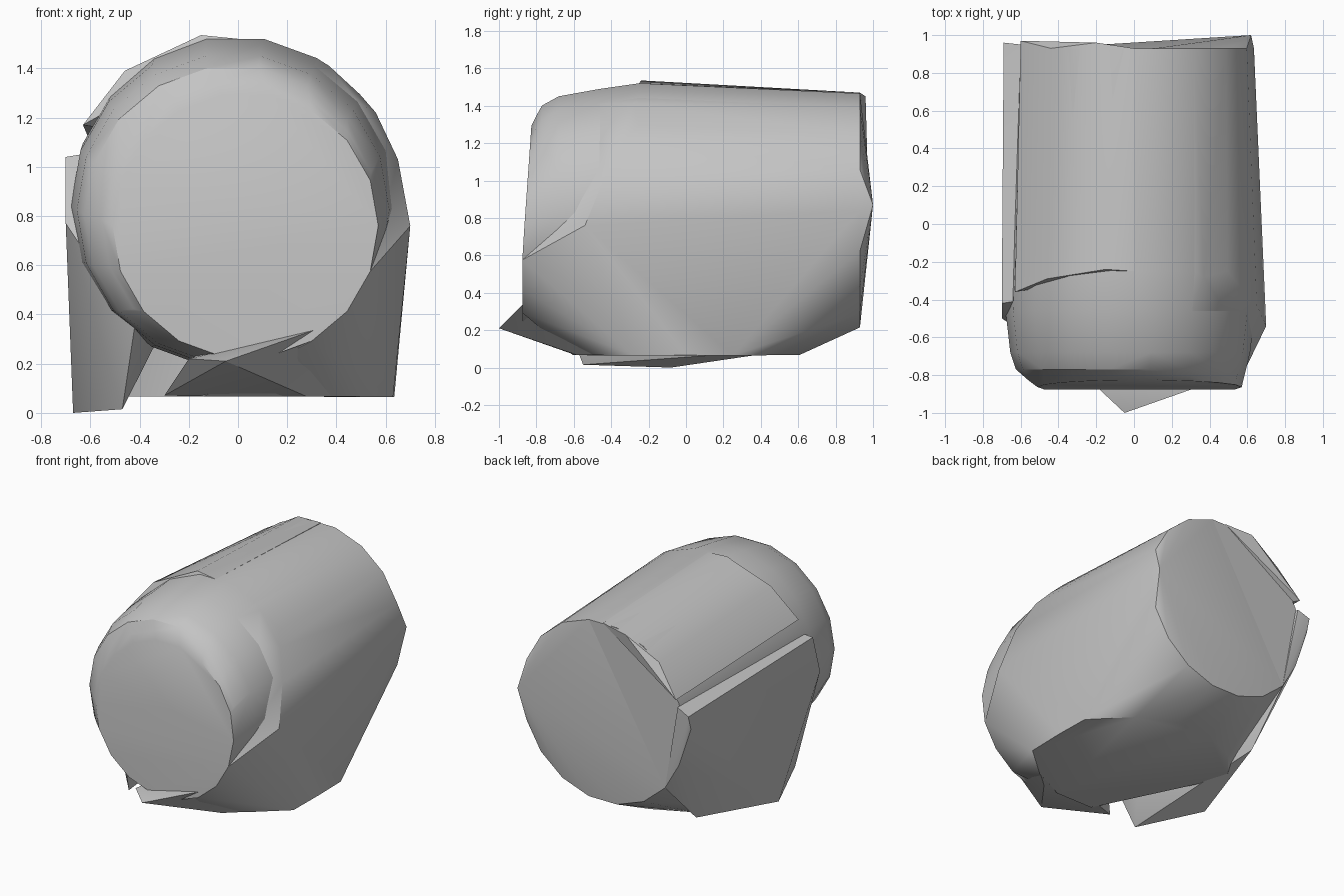
import bpy
import bmesh
from math import cos, sin, pi, radians

old = bpy.data.objects.get("Cube")
if old:
    bpy.data.objects.remove(old, do_unlink=True)

GREY = (0.55, 0.55, 0.55, 1)
grey = bpy.data.materials.new("plain grey")
grey.use_nodes = True
grey.diffuse_color = GREY
grey.node_tree.nodes["Principled BSDF"].inputs["Base Color"].default_value = GREY


def hull(name, points, angle=30):
    """Closed faceted solid wrapped around a set of points."""
    bm = bmesh.new()
    for p in points:
        bm.verts.new(p)
    bmesh.ops.convex_hull(bm, input=bm.verts[:])
    loose = [v for v in bm.verts if not v.link_faces]
    bmesh.ops.delete(bm, geom=loose, context='VERTS')
    bmesh.ops.dissolve_limit(bm, angle_limit=radians(1),
                             verts=bm.verts[:], edges=bm.edges[:])
    bmesh.ops.recalc_face_normals(bm, faces=bm.faces[:])
    mesh = bpy.data.meshes.new(name)
    bm.to_mesh(mesh)
    bm.free()
    mesh.materials.append(grey)
    obj = bpy.data.objects.new(name, mesh)
    bpy.context.collection.objects.link(obj)
    bpy.ops.object.select_all(action='DESELECT')
    obj.select_set(True)
    bpy.context.view_layer.objects.active = obj
    bpy.ops.object.shade_smooth_by_angle(angle=radians(angle))


def ring(y, cx, cz, r, lean=0.0, n=18):
    """Ring around y; lean tips its upper part backwards."""
    pts = []
    for i in range(n):
        a = 2 * pi * i / n
        z = cz + r * sin(a)
        pts.append((cx + r * cos(a), y + lean * max(0, z - 0.6), z))
    return pts


# Round barrel lying along y, with a domed shoulder and a leaning front face
back = ring(0.93, 0, 0.84, 0.635)
shoulder = ring(-0.25, -0.01, 0.87, 0.66) + ring(-0.46, -0.02, 0.84, 0.66)
front = ring(-0.875, 0.03, 0.76, 0.54, 0.07)
dome = ring(-0.68, -0.02, 0.825, 0.635) + ring(-0.77, -0.02, 0.805, 0.605) \
    + ring(-0.84, 0.01, 0.785, 0.565, 0.05)
hull("barrel", back + shoulder + dome + front)

# Body shell blending the left half of the barrel into a flat oval underside
oval = [(0.635 * cos(pi * i / 7), 0.62 * sin(pi * i / 7), 0.066) for i in range(14)]
foot = [p for p in oval if p[0] > -0.35 or p[1] > 0.2]
foot += [(0.63, -0.28, 0.065), (0.63, 0.25, 0.065)]
foot += [p for p in back if p[0] > -0.05 or (p[2] < 0.5 and p[0] > -0.5)]
foot += [p for p in shoulder if p[0] > 0.1]
foot += [p for p in front if p[2] < 0.65 and p[0] > 0.2]
foot += [(0.62, 1.0, 0.87), (0.7, -0.54, 0.76), (0.65, -0.43, 1.03),
         (0.56, -0.33, 1.22), (0.37, -0.28, 1.41)]
hull("foot", foot)

# Pointed lip under the front
hull("front_lip", [(-0.05, -1.0, 0.21), (-0.2, -0.86, 0.22), (0.32, -0.87, 0.34),
                   (0.6, -0.3, 0.066), (0.28, -0.58, 0.066), (-0.3, -0.6, 0.07),
                   (0, -0.3, 0.3)], 25)

# Side wall hanging from the right half of the barrel, with a ledge on top
wall = [p for p in back if p[0] < -0.4 and p[2] < 1]
wall += [(-0.69, 0.96, 1.0), (-0.7, -0.42, 1.04), (-0.6, 0.95, 1.04),
         (-0.58, -0.4, 1.06), (-0.69, 0.93, 0.9), (-0.7, -0.5, 0.77),
         (-0.67, -0.08, 0), (-0.47, -0.55, 0.015), (-0.42, -0.68, 0.35),
         (-0.5, 0.6, 0.1), (-0.3, -0.3, 0.35)]
hull("side_wall", wall)

# Thin raised shell along the upper right of the barrel
hull("upper_shell", [(-0.63, -0.36, 1.17), (-0.46, -0.29, 1.39), (-0.15, -0.24, 1.535),
                     (-0.6, 0.97, 1.1), (-0.44, 0.93, 1.31), (-0.2, 0.96, 1.45),
                     (0.0, -0.25, 1.52), (0.0, 0.93, 1.47), (-0.2, 0.3, 1.1)])
